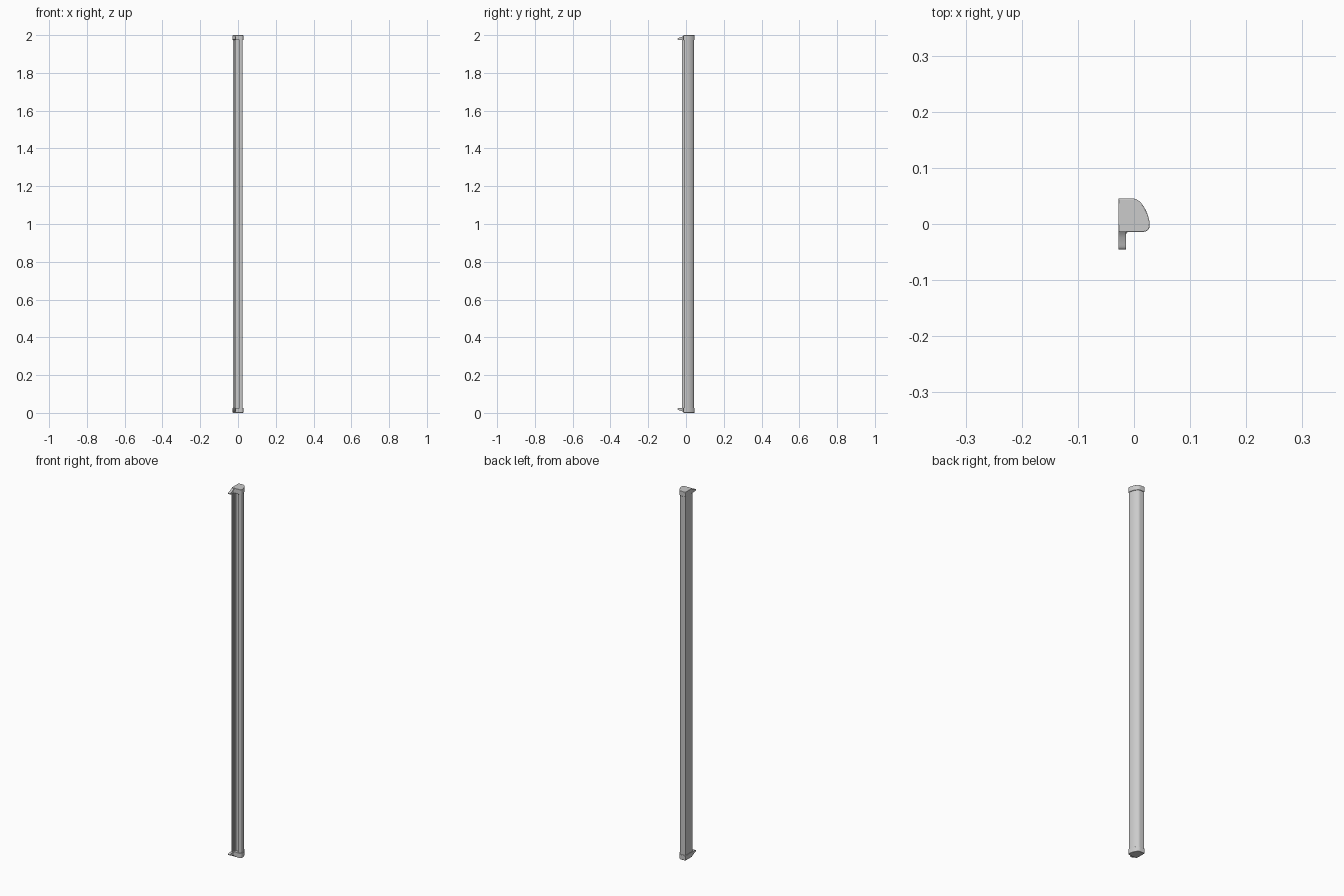
import bpy, bmesh, math

if "Cube" in bpy.data.objects:
    bpy.data.objects.remove(bpy.data.objects["Cube"])


def prism(name, pts, to_xyz, a, b, bevel=0.0):
    """Extrude a closed 2D outline between depths a and b."""
    bm = bmesh.new()
    lo = [bm.verts.new(to_xyz(p, a)) for p in pts]
    hi = [bm.verts.new(to_xyz(p, b)) for p in pts]
    n = len(pts)
    bm.faces.new(lo)
    bm.faces.new(hi)
    for i in range(n):
        j = (i + 1) % n
        bm.faces.new((lo[i], lo[j], hi[j], hi[i]))
    bmesh.ops.recalc_face_normals(bm, faces=bm.faces)
    mesh = bpy.data.meshes.new(name)
    bm.to_mesh(mesh)
    bm.free()
    ob = bpy.data.objects.new(name, mesh)
    bpy.context.collection.objects.link(ob)
    if bevel:
        m = ob.modifiers.new("edge_rounding", 'BEVEL')
        m.width, m.segments = bevel, 2
        m.limit_method, m.angle_limit = 'ANGLE', math.radians(60)
    bpy.ops.object.select_all(action='DESELECT')
    bpy.context.view_layer.objects.active = ob
    ob.select_set(True)
    bpy.ops.object.shade_smooth_by_angle(angle=math.radians(30))
    return ob


def bezier(p0, p1, p2, p3, n=8):
    out = []
    for i in range(n + 1):
        t = i / n
        u = 1 - t
        out.append(tuple(u**3 * a + 3*u*u*t * b + 3*u*t*t * c + t**3 * d
                         for a, b, c, d in zip(p0, p1, p2, p3)))
    return out


def nose(inset):
    """Domed +x side, from the flat back edge round to the front corner."""
    i = inset
    return (bezier((-0.001, 0.0455 - i), (0.013 - i, 0.0455 - i),
                   (0.028 - i, 0.017), (0.028 - i, -0.002))
            + bezier((0.028 - i, -0.002), (0.028 - i, -0.009),
                     (0.024 - i, -0.014 + i), (0.017 - i, -0.014 + i), 5)[1:])


def flat(p, d):
    return (p[0], p[1], d)


def side(p, d):
    return (d, p[0], p[1])


# Long extruded rail with a mounting lip and a channel in its front face
rail = ([(-0.026, 0.0425)] + nose(0.003)
        + [(0.009, -0.011), (0.009, 0.002), (-0.013, 0.002), (-0.013, -0.011),
           (-0.018, -0.011), (-0.018, -0.02), (-0.026, -0.02)])
prism("rail", rail, flat, 0.012, 1.988)

# End caps, mirrored top and bottom, each with a tapered mounting tab
cap = [(-0.028, 0.0455)] + nose(0) + [(-0.028, -0.014)]
tab = ([(-0.012, 0.002), (-0.017, 0.006), (-0.024, 0.010)]
       + bezier((-0.037, 0.014), (-0.0485, 0.016), (-0.0485, 0.025),
                (-0.037, 0.026), 8)
       + [(-0.012, 0.026)])
for end in ("bottom", "top"):
    flip = (lambda z: z) if end == "bottom" else (lambda z: 2 - z)
    prism(end + "_cap", cap, flat, flip(0), flip(0.027), 0.0015)
    prism(end + "_tab", [(y, flip(z)) for y, z in tab], side, -0.028, -0.014)

    # Small fillet where the tab meets the cap
    fillet = [(-0.0145, -0.0135), (-0.009, -0.0135)] + bezier(
        (-0.009, -0.014), (-0.012, -0.014), (-0.014, -0.016), (-0.014, -0.019), 4) \
        + [(-0.0145, -0.019)]
    prism(end + "_fillet", fillet, flat, flip(0.009), flip(0.026))
